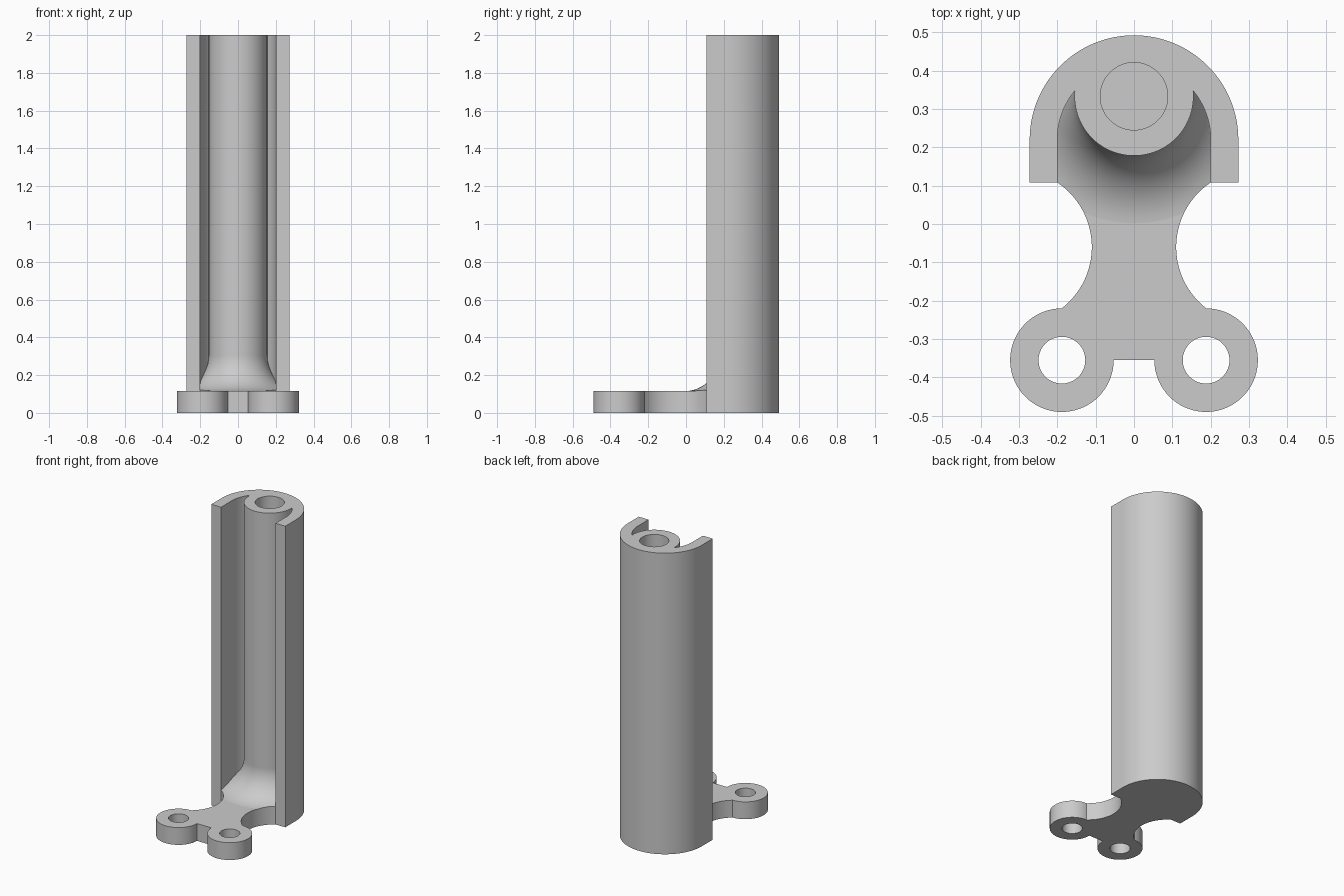
import bpy, bmesh
from math import sin, cos, pi, radians, atan2

cube = bpy.data.objects.get("Cube")
if cube:
    bpy.data.objects.remove(cube, do_unlink=True)

FLOOR, HEIGHT = 0.115, 2.0
HOUSING_Y, OUTER, INNER, FRONT = 0.22, 0.272, 0.2, 0.108
POST_Y, POST_R, FILLET = 0.333, 0.155, 0.19
LUG_X, LUG_Y, LUG_R = 0.188, -0.355, 0.135


def arc(cx, cy, r, a0, a1, n):
    return [(cx + r * cos(radians(a0 + (a1 - a0) * i / n)),
             cy + r * sin(radians(a0 + (a1 - a0) * i / n))) for i in range(n + 1)]


def mirrored(half):
    """Close a right-hand outline whose last point lies on the centre line."""
    return half + [(-x, y) for x, y in reversed(half[:-1])]


def finish(bm, name):
    bmesh.ops.recalc_face_normals(bm, faces=bm.faces)
    mesh = bpy.data.meshes.new(name)
    bm.to_mesh(mesh)
    bm.free()
    ob = bpy.data.objects.new(name, mesh)
    bpy.context.collection.objects.link(ob)
    return ob


def prism(name, outline, z0, z1):
    bm = bmesh.new()
    face = bm.faces.new([bm.verts.new((x, y, z0)) for x, y in outline])
    new = bmesh.ops.extrude_face_region(bm, geom=[face])["geom"]
    bmesh.ops.translate(bm, vec=(0, 0, z1 - z0),
                        verts=[v for v in new if isinstance(v, bmesh.types.BMVert)])
    return finish(bm, name)


def lathe(name, profile, cy, steps):
    bm = bmesh.new()
    vs = [bm.verts.new((r, cy, z)) for r, z in profile]
    es = [bm.edges.new(pair) for pair in zip(vs, vs[1:])]
    bmesh.ops.spin(bm, geom=vs + es, cent=(0, cy, 0), axis=(0, 0, 1),
                   angle=2 * pi, steps=steps)
    bmesh.ops.remove_doubles(bm, verts=bm.verts, dist=1e-5)
    return finish(bm, name)


def cut(target, cutter):
    cutter.hide_render = True
    mod = target.modifiers.new("cut", "BOOLEAN")
    mod.operation, mod.solver, mod.object = "DIFFERENCE", "EXACT", cutter
    bpy.context.view_layer.objects.active = target
    bpy.ops.object.modifier_apply(modifier=mod.name)
    bpy.data.objects.remove(cutter, do_unlink=True)


# Full footprint: rounded lug, waisted neck, half-round housing
neck_x, neck_y, neck_r = 0.312, -0.06, 0.202
low = atan2(-0.22 - neck_y, LUG_X - neck_x) * 180 / pi % 360
high = atan2(FRONT - neck_y, INNER - neck_x) * 180 / pi
half = arc(LUG_X, LUG_Y, LUG_R, 180, 450, 54)
half += arc(neck_x, neck_y, neck_r, low, high, 28)[1:]
half += [(OUTER, FRONT)] + arc(0, HOUSING_Y, OUTER, 0, 90, 36)
half[-1] = (0, HOUSING_Y + OUTER)
bracket = prism("standoff_bracket", mirrored(half), 0, HEIGHT)

# Space removed above the foot: open front plus the channel in the housing
half = [(1, -1), (1, FRONT), (INNER, FRONT)] + arc(0, HOUSING_Y, INNER, 0, 90, 36)
half[-1] = (0, HOUSING_Y + INNER)
channel = prism("channel_cutter", mirrored(half), FLOOR, HEIGHT + 0.1)

# Round post with a flared foot is kept inside that space
skirt = POST_R + FILLET
flare = arc(skirt, FLOOR + FILLET - 0.0005, FILLET, 270, 180, 20)
post = lathe("post_keeper", [(0, -0.1), (skirt, -0.1)] + flare
             + [(POST_R, HEIGHT + 0.2), (0, HEIGHT + 0.2)], POST_Y, 96)
cut(channel, post)
cut(bracket, channel)

# Blind screw hole in the post and through holes in the lugs
cut(bracket, prism("screw_hole_cutter", arc(0, POST_Y, 0.088, 0, 354, 59),
                   HEIGHT - 0.4, HEIGHT + 0.1))
for side in (-1, 1):
    cut(bracket, prism("lug_hole_cutter", arc(side * LUG_X, LUG_Y, 0.061, 0, 352, 44),
                       -0.1, FLOOR + 0.1))

# Grey finish and smooth curved walls
grey = bpy.data.materials.new("plain_grey")
grey.use_nodes = True
colour = (0.6, 0.6, 0.6, 1)
grey.diffuse_color = colour
grey.node_tree.nodes["Principled BSDF"].inputs["Base Color"].default_value = colour
bracket.data.materials.clear()
bracket.data.materials.append(grey)
for poly in bracket.data.polygons:
    poly.material_index = 0

bpy.ops.object.select_all(action="DESELECT")
bracket.select_set(True)
bpy.context.view_layer.objects.active = bracket
bpy.ops.object.shade_smooth_by_angle(angle=radians(30))
weighted = bracket.modifiers.new("weighted_normals", "WEIGHTED_NORMAL")
weighted.keep_sharp = True
